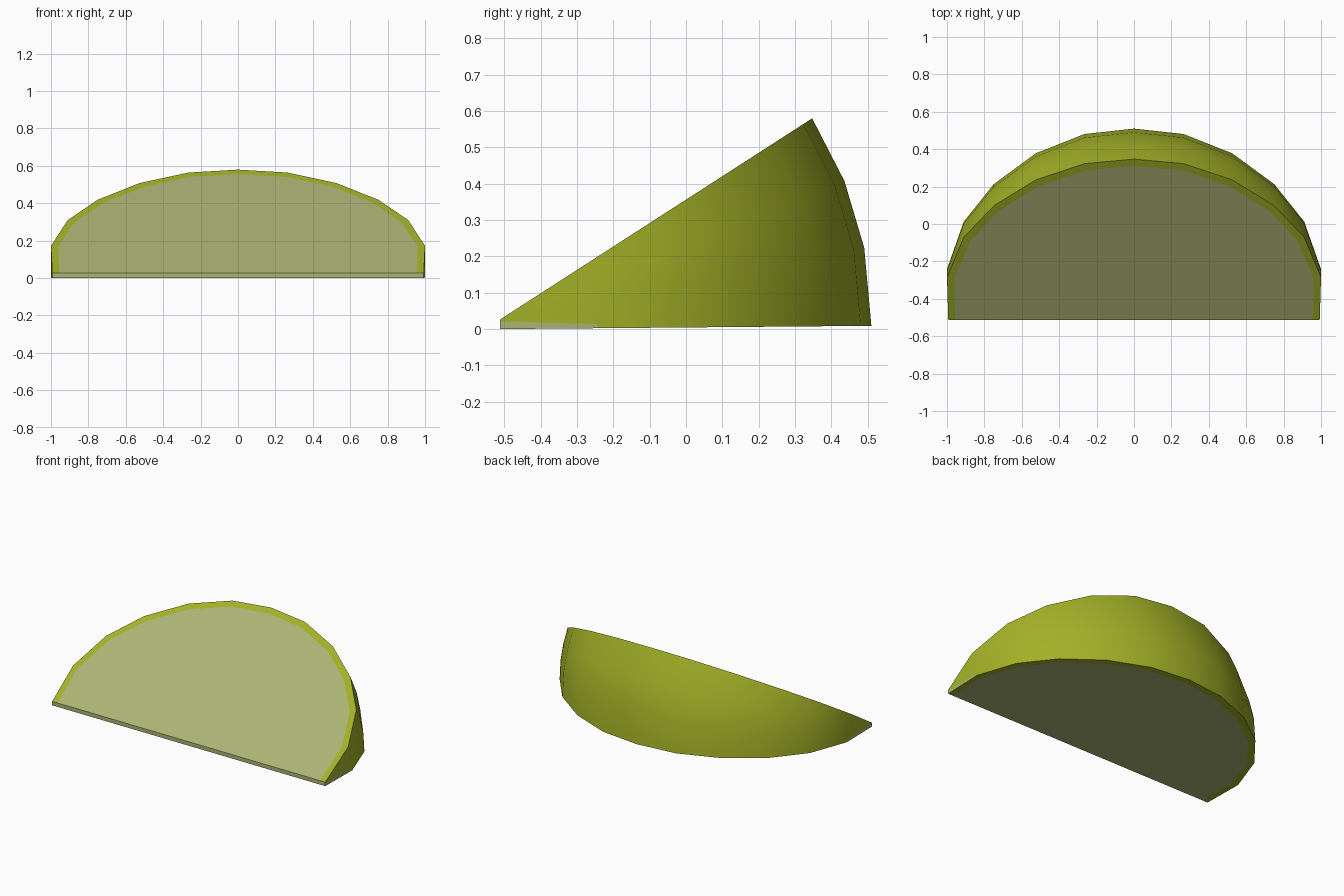
import bpy, bmesh, math

if "Cube" in bpy.data.objects:
    bpy.data.objects.remove(bpy.data.objects["Cube"])

def material(name, rgb):
    m = bpy.data.materials.new(name)
    m.diffuse_color = (*rgb, 1)
    m.use_nodes = True
    m.node_tree.nodes["Principled BSDF"].inputs["Base Color"].default_value = m.diffuse_color
    return m

RIND, FLESH = 0, 1
AXIS_Y = -0.512

# Half outline of the slice: (x, radius from the cut edge), centre to tip
half = [(0, 1.022), (0.265, 0.993), (0.525, 0.89), (0.75, 0.725),
        (0.91, 0.525), (1.0, 0.27), (0.993, 0)]
outline = [(-x, r) for x, r in reversed(half[1:])] + half
last = len(outline) - 1

def swing(x, r, deg, z0):
    a = math.radians(deg)
    return (x, AXIS_Y + r * math.cos(a), z0 + r * math.sin(a))

# Rows swept around the cut edge; the low extra row bounds the pale tips
steps = [(0.5, 0), (4, 0.022), (11.3, 0.024), (22, 0.025), (32.8, 0.026)]
bm = bmesh.new()
rows = [[bm.verts.new(swing(x, r, d, z)) for x, r in outline] for d, z in steps]
for v, a, b in zip(rows[1][1:-1], rows[0][1:-1], rows[2][1:-1]):
    v.co = a.co.lerp(b.co, 0.15)

def face(verts, mat):
    f = bm.faces.new(verts)
    f.material_index = mat
    f.smooth = True

# Outer rind
for j in range(len(rows) - 1):
    for i in range(last):
        tip = i in (0, last - 1)
        face([rows[j][i], rows[j][i + 1], rows[j + 1][i + 1], rows[j + 1][i]],
             FLESH if tip and j == 0 else RIND)

# Cut faces: pale flesh with a thin rind border
for k in (0, -1):
    d, z = steps[k]
    inner = [bm.verts.new(swing(x * 0.962, r * 0.958, d, z)) for x, r in outline]
    for i in range(last):
        face([rows[k][i], rows[k][i + 1], inner[i + 1], inner[i]], RIND)
    face(inner, FLESH)

    # close the cut edge along its straight side
    if k == 0:
        low = inner
    else:
        high = inner
left = [r[0] for r in rows]
right = [r[-1] for r in rows]
face(left + [high[0], high[-1]] + right[::-1] + [low[-1], low[0]], FLESH)

bmesh.ops.recalc_face_normals(bm, faces=bm.faces)
mesh = bpy.data.meshes.new("fruit_wedge")
bm.to_mesh(mesh)
bm.free()
mesh.materials.append(material("green rind", (0.366, 0.44, 0.02)))
mesh.materials.append(material("pale flesh", (0.413, 0.456, 0.174)))

wedge = bpy.data.objects.new("fruit_wedge", mesh)
bpy.context.collection.objects.link(wedge)
bpy.context.view_layer.objects.active = wedge
wedge.select_set(True)
bpy.ops.object.shade_smooth_by_angle(angle=math.radians(45))
